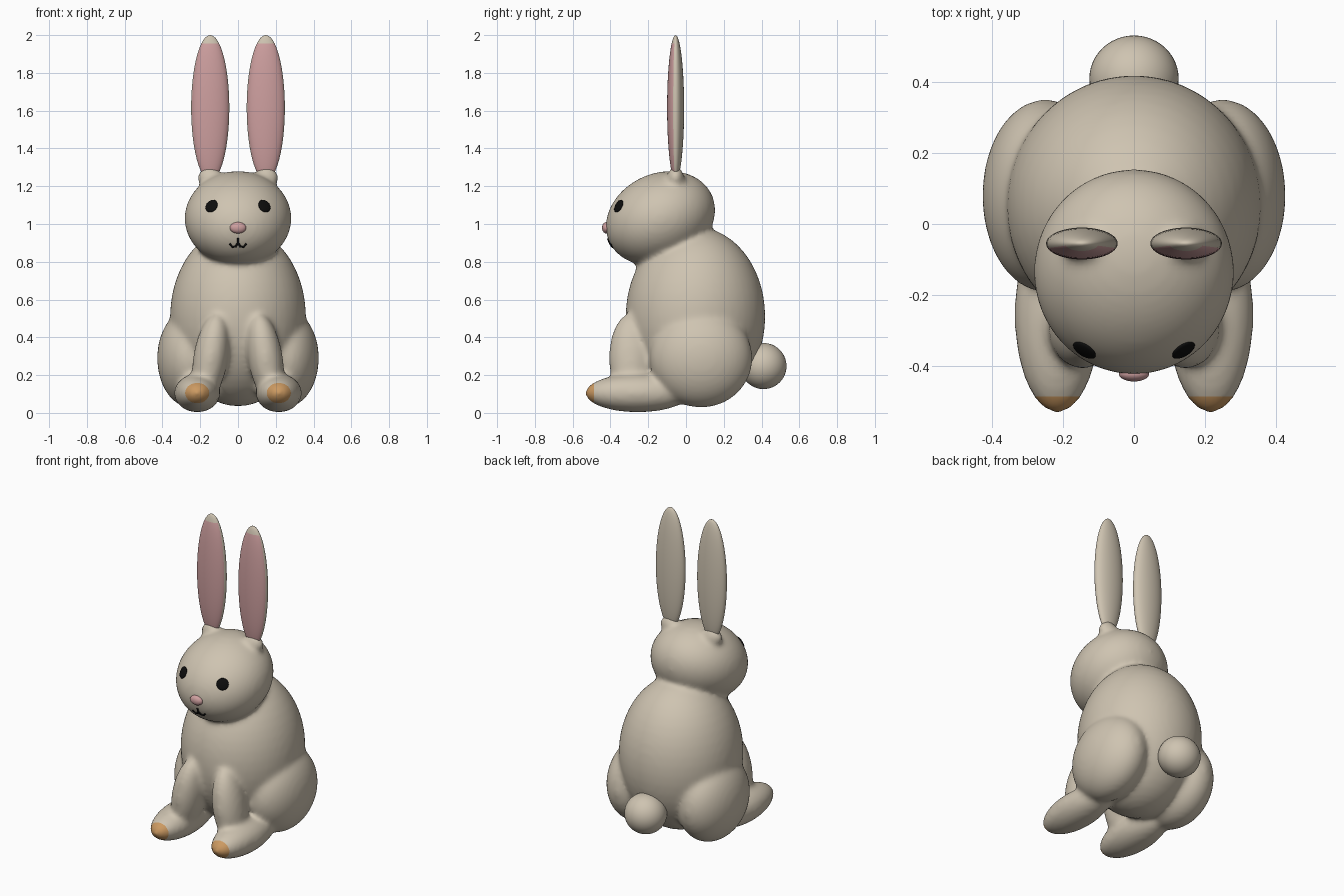
import bpy, bmesh
from math import radians
from mathutils import Matrix, Vector, Euler
from mathutils.bvhtree import BVHTree

cube = bpy.data.objects.get("Cube")
if cube:
    bpy.data.objects.remove(cube)


def material(name, rgb):
    m = bpy.data.materials.new(name)
    m.use_nodes = True
    m.diffuse_color = (*rgb, 1)
    for n in m.node_tree.nodes:
        if n.type == 'BSDF_PRINCIPLED':
            n.inputs["Base Color"].default_value = (*rgb, 1)
            n.inputs["Roughness"].default_value = 0.8
    return m


FUR = material("cream_fur", (0.62, 0.55, 0.44))
PINK = material("soft_pink", (0.62, 0.35, 0.35))
TAN = material("toe_tan", (0.60, 0.32, 0.12))
BLACK = material("black", (0.004, 0.004, 0.004))


def ellipsoid(bm, centre, radii, tilt=(0, 0, 0), segs=48):
    rot = Euler([radians(a) for a in tilt]).to_matrix().to_4x4()
    mat = Matrix.Translation(centre) @ rot @ Matrix.Diagonal((*radii, 1))
    bmesh.ops.create_uvsphere(bm, u_segments=segs, v_segments=segs // 2, radius=1, matrix=mat)


def finish(bm, name, *mats):
    for f in bm.faces:
        f.smooth = True
    me = bpy.data.meshes.new(name)
    bm.to_mesh(me)
    bm.free()
    for m in mats:
        me.materials.append(m)
    ob = bpy.data.objects.new(name, me)
    bpy.context.collection.objects.link(ob)
    return ob


# Body: overlapping volumes fused into one soft skin
bm = bmesh.new()
ellipsoid(bm, (0, 0.05, 0.51), (0.36, 0.37, 0.475))                   # torso
ellipsoid(bm, (0, -0.135, 1.03), (0.283, 0.30, 0.238), (25, 0, 0))    # head
for s in (-1, 1):
    ellipsoid(bm, (s * 0.25, 0.08, 0.29), (0.178, 0.272, 0.262))      # haunch
    ellipsoid(bm, (s * 0.216, -0.255, 0.105), (0.122, 0.28, 0.102))   # foot
    ellipsoid(bm, (s * 0.145, -0.29, 0.29), (0.092, 0.118, 0.24), (0, -s * 9, 0))  # front leg
    ellipsoid(bm, (s * 0.15, -0.055, 1.245), (0.065, 0.045, 0.06))    # ear root
body = finish(bm, "body", FUR, TAN)
remesh = body.modifiers.new("fuse", 'REMESH')
remesh.mode = 'VOXEL'
remesh.voxel_size = 0.014
smooth = body.modifiers.new("soften", 'SMOOTH')
smooth.factor = 0.5
smooth.iterations = 14
bpy.context.view_layer.update()
fused = bpy.data.meshes.new_from_object(body.evaluated_get(bpy.context.evaluated_depsgraph_get()))
body.modifiers.clear()
body.data = fused
fused.materials.clear()
fused.materials.append(FUR)
fused.materials.append(TAN)

# Toe patches: cut across the feet and colour the tips
TOE_Y = -0.487
bm = bmesh.new()
bm.from_mesh(fused)
bmesh.ops.bisect_plane(bm, geom=bm.verts[:] + bm.edges[:] + bm.faces[:], dist=1e-5,
                       plane_co=(0, TOE_Y, 0), plane_no=(0, 1, 0))
for f in bm.faces:
    f.smooth = True
    f.material_index = int(f.calc_center_median().y < TOE_Y)
bm.to_mesh(fused)
skin = BVHTree.FromBMesh(bm)
bm.free()


def on_face(x, z):
    """Point and normal on the front of the skin."""
    point, normal, _, _ = skin.ray_cast(Vector((x, -2, z)), Vector((0, 1, 0)))
    return point, normal


# Ears: pink front, cream back and tip
for side, s in (("left", 1), ("right", -1)):
    bm = bmesh.new()
    ellipsoid(bm, (s * 0.147, -0.055, 1.615), (0.101, 0.045, 0.385), segs=64)
    bm.normal_update()
    for f in bm.faces:
        f.material_index = int(f.normal.y < -0.58 and f.calc_center_median().z < 1.945)
    finish(bm, side + "_ear", FUR, PINK)

    # Eyes: thin domes lying on the head
    point, normal = on_face(s * 0.14, 1.095)
    bm = bmesh.new()
    ellipsoid(bm, (0, 0, 0), (0.036, 0.036, 0.009), segs=24)
    bm.transform(Matrix.Translation(point) @ normal.to_track_quat('Z', 'Y').to_matrix().to_4x4())
    finish(bm, side + "_eye", BLACK)

# Nose
bm = bmesh.new()
point, _ = on_face(0, 0.98)
ellipsoid(bm, point, (0.043, 0.022, 0.03), segs=32)
finish(bm, "nose", PINK)

# Tail
bm = bmesh.new()
ellipsoid(bm, (0, 0.41, 0.248), (0.126, 0.122, 0.122))
finish(bm, "tail", FUR)

# Mouth: two small curls meeting under the nose
curve = bpy.data.curves.new("mouth", 'CURVE')
curve.dimensions = '3D'
curve.bevel_depth = 0.006
curve.use_fill_caps = True
curl = [(0, 0.925), (0, 0.9), (0.012, 0.882), (0.027, 0.878), (0.045, 0.895)]
for s in (-1, 1):
    spline = curve.splines.new('POLY')
    spline.points.add(len(curl) - 1)
    for p, (x, z) in zip(spline.points, curl):
        p.co = (*on_face(s * x, z)[0], 1)
curve.materials.append(BLACK)
bpy.context.collection.objects.link(bpy.data.objects.new("mouth", curve))
